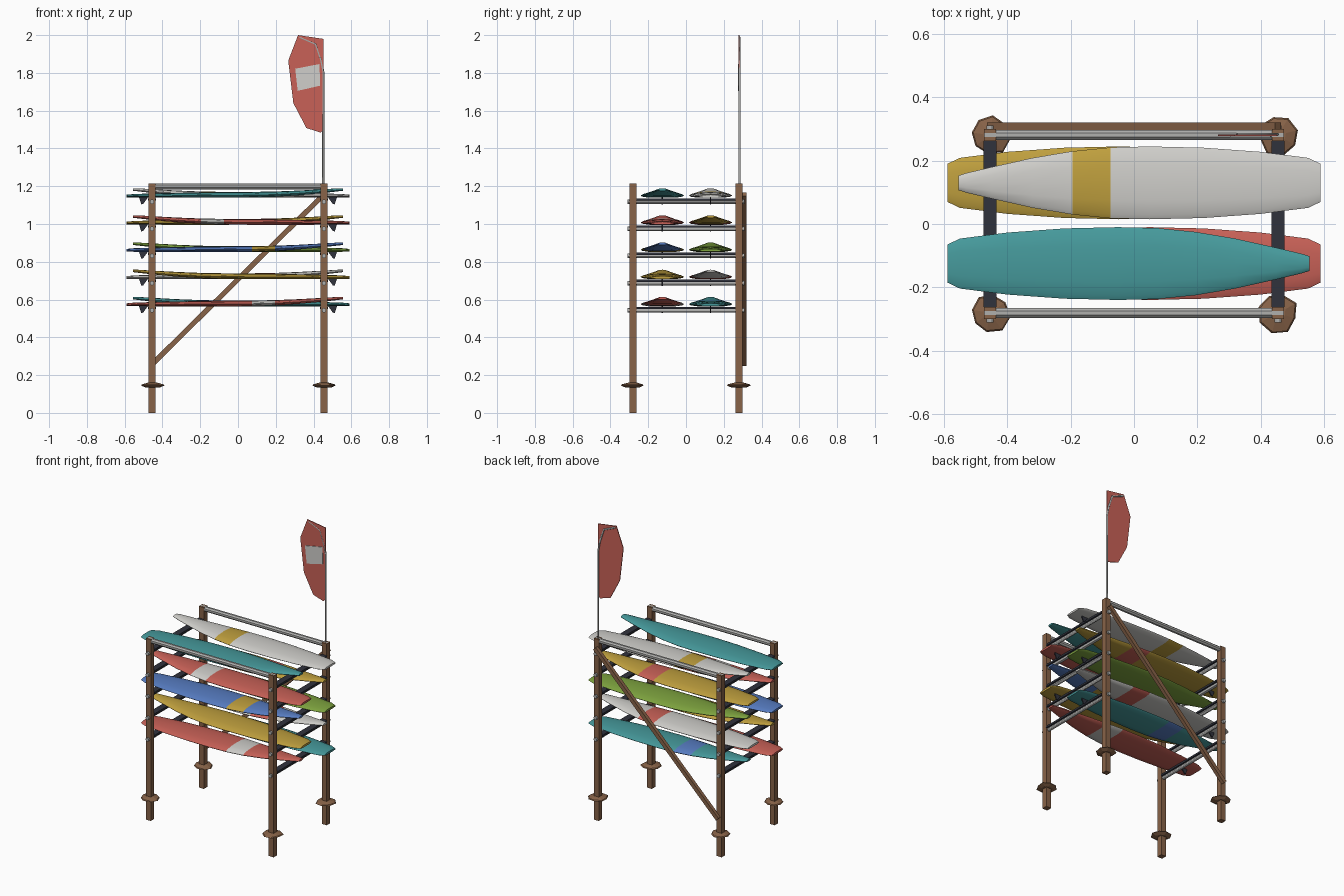
import bpy, bmesh, math, random
from mathutils import Vector, Matrix

if "Cube" in bpy.data.objects:
    bpy.data.objects.remove(bpy.data.objects["Cube"])

random.seed(4)


def material(name, r, g, b):
    lin = [((c / 255 + 0.055) / 1.055) ** 2.4 for c in (r, g, b)]
    m = bpy.data.materials.new(name)
    m.diffuse_color = (*lin, 1)
    m.use_nodes = True
    m.node_tree.nodes["Principled BSDF"].inputs["Base Color"].default_value = m.diffuse_color
    return m


WOOD = material("brown_wood", 136, 99, 72)
METAL = material("grey_metal", 176, 176, 174)
DARK = material("dark_rubber", 48, 50, 60)
WHITE = material("off_white", 208, 207, 203)
TEAL = material("teal", 70, 154, 156)
RED = material("coral_red", 200, 97, 87)
YELLOW = material("mustard_yellow", 192, 160, 62)
BLUE = material("blue", 88, 126, 196)
GREEN = material("leaf_green", 128, 166, 64)


def finish(name, bm, *mats, smooth=None):
    bmesh.ops.recalc_face_normals(bm, faces=bm.faces)
    me = bpy.data.meshes.new(name)
    bm.to_mesh(me)
    bm.free()
    for m in mats:
        me.materials.append(m)
    if smooth:
        me.shade_smooth()
        me.set_sharp_from_angle(angle=math.radians(smooth))
    ob = bpy.data.objects.new(name, me)
    bpy.context.collection.objects.link(ob)
    return ob


def box(name, loc, size, mat, rot_y=0):
    bm = bmesh.new()
    mtx = Matrix.Translation(loc) @ Matrix.Rotation(rot_y, 4, 'Y') @ Matrix.Diagonal((*size, 1))
    bmesh.ops.create_cube(bm, size=1, matrix=mtx)
    return finish(name, bm, mat)


def pipe(name, a, b, radius, mat, sides=8):
    a, b = Vector(a), Vector(b)
    d = b - a
    bm = bmesh.new()
    mtx = (Matrix.Translation((a + b) / 2) @ d.to_track_quat('Z', 'Y').to_matrix().to_4x4()
           @ Matrix.Rotation(math.pi / sides, 4, 'Z'))
    bmesh.ops.create_cone(bm, cap_ends=True, segments=sides, radius1=radius,
                          radius2=radius, depth=d.length, matrix=mtx)
    return finish(name, bm, mat, smooth=30 if sides > 8 else None)


def loft(bm, rings):
    # Skin a list of closed rings and cap both ends
    loops = [[bm.verts.new(p) for p in ring] for ring in rings]
    n = len(loops[0])
    for lo, hi in zip(loops, loops[1:]):
        for i in range(n):
            bm.faces.new((lo[i], lo[(i + 1) % n], hi[(i + 1) % n], hi[i]))
    bm.faces.new(loops[0])
    bm.faces.new(loops[-1])


def plate(name, outline, y, thick, mat):
    # Upright sheet from an outline in x and z
    bm = bmesh.new()
    loft(bm, [[(x, y + s * thick / 2, z) for x, z in outline] for s in (-1, 1)])
    return finish(name, bm, mat)


# Position along board, half width, underside rise, thickness
STATIONS = [(-0.59, 0.060, 0.002, 0.014), (-0.55, 0.079, 0.001, 0.019),
            (-0.40, 0.098, 0.0, 0.024), (-0.22, 0.111, 0.0, 0.028),
            (-0.05, 0.115, 0.0, 0.030), (0.075, 0.112, 0.001, 0.030),
            (0.195, 0.100, 0.005, 0.028), (0.32, 0.079, 0.013, 0.025),
            (0.45, 0.050, 0.025, 0.020), (0.53, 0.031, 0.034, 0.016),
            (0.555, 0.023, 0.037, 0.013)]
SECTION = [(-0.6, 0), (0.6, 0), (0.93, 0.2), (1, 0.42), (0.88, 0.66),
           (0.5, 0.92), (0, 1), (-0.5, 0.92), (-0.88, 0.66), (-1, 0.42), (-0.93, 0.2)]


def board(name, y, z, nose, main, stripe):
    bm = bmesh.new()
    loft(bm, [[(nose * x, y + w * u, z + rise + t * v) for u, v in SECTION]
              for x, w, rise, t in STATIONS])
    if stripe:
        for f in bm.faces:
            if 0.075 < nose * f.calc_center_median().x < 0.195:
                f.material_index = 1
    finish(name, bm, main, stripe or main, smooth=35)
    # Swept fin under the tail
    fin = [(-0.475, 0.004), (-0.525, 0.004), (-0.512, -0.035), (-0.502, -0.033)]
    plate(name + "_fin", [(nose * x, z + h) for x, h in fin], y, 0.007, DARK)


# Posts with irregular mounds around their feet
PX, PY = 0.455, 0.281
for sx in (-1, 1):
    for sy in (-1, 1):
        tag = ("left" if sx < 0 else "right") + ("_front" if sy < 0 else "_back")
        box("post_" + tag, (sx * PX, sy * PY, 0.607), (0.037, 0.037, 1.214), WOOD)
        radii = [random.uniform(0.056, 0.069) for _ in range(8)]
        turn = random.uniform(0, 0.8)
        bm = bmesh.new()
        loft(bm, [[(sx * PX + k * r * math.cos(turn + i * math.tau / 8),
                    sy * PY + k * r * math.sin(turn + i * math.tau / 8), z)
                   for i, r in enumerate(radii)]
                  for k, z in ((0.6, 0.134), (1, 0.145), (0.92, 0.151), (0.4, 0.160))])
        finish("mound_" + tag, bm, WOOD)

# Top rails along the length
for sy, tag in ((-1, "front"), (1, "back")):
    pipe("top_rail_" + tag, (-0.472, sy * PY, 1.199), (0.472, sy * PY, 1.199), 0.0165, METAL)

# Diagonal brace behind the posts
box("diagonal_brace", (0, 0.308, 0.707), (1.28, 0.024, 0.027), WOOD,
    rot_y=-math.atan2(0.90, 0.91))

# Support arms with padding, and a pair of boards on each level
LEVELS = [(0.543, 1, RED, WHITE, TEAL, BLUE),
          (0.687, -1, YELLOW, None, WHITE, RED),
          (0.831, 1, BLUE, YELLOW, GREEN, None),
          (0.975, -1, RED, WHITE, YELLOW, RED),
          (1.118, 1, TEAL, None, WHITE, YELLOW)]
for n, (z, nose, front, f_stripe, back, b_stripe) in enumerate(LEVELS, 1):
    for sx, tag in ((-1, "left"), (1, "right")):
        pipe(f"arm_{tag}_{n}", (sx * PX, -0.311, z), (sx * PX, 0.311, z), 0.012, METAL, 12)
        box(f"arm_pad_{tag}_{n}", (sx * PX, 0, z + 0.012), (0.042, 0.525, 0.012), DARK)
    board(f"front_board_{n}", -0.125, z + 0.021, nose, front, f_stripe)
    board(f"back_board_{n}", 0.13, z + 0.021, -nose, back, b_stripe)

# Flag pole curving over at the top
cu = bpy.data.curves.new("flag_pole", 'CURVE')
cu.dimensions = '3D'
cu.bevel_depth = 0.006
cu.bevel_resolution = 1
cu.use_fill_caps = True
path = [(PX - 0.003, 1.18), (PX - 0.003, 1.80), (0.438, 1.87), (0.41, 1.952), (0.325, 1.988)]
sp = cu.splines.new('POLY')
sp.points.add(len(path) - 1)
for p, (x, z) in zip(sp.points, path):
    p.co = (x, 0.283, z, 1)
cu.materials.append(METAL)
bpy.context.collection.objects.link(bpy.data.objects.new("flag_pole", cu))

# Flag cloth and its pale patch
plate("flag", [(0.452, 1.98), (0.318, 2.0), (0.266, 1.865), (0.293, 1.64),
               (0.362, 1.508), (0.438, 1.484), (0.452, 1.50)], 0.281, 0.005, RED)
plate("flag_patch", [(0.303, 1.822), (0.432, 1.847), (0.434, 1.732), (0.316, 1.705)],
      0.277, 0.004, WHITE)
